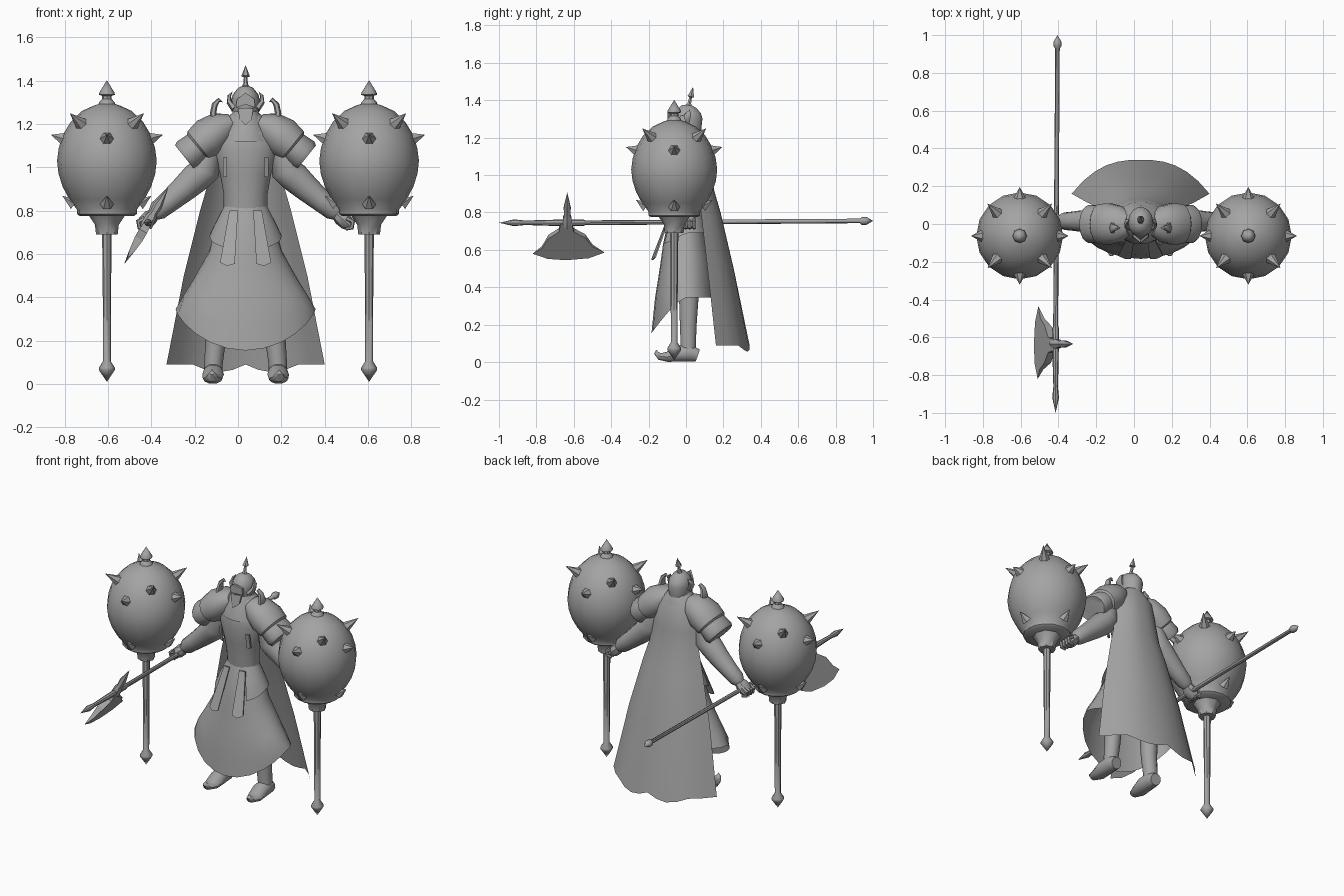
import bpy, bmesh, math
from mathutils import Vector

CX = 0.035  # the figure stands slightly right of the centre between the maces
grey = bpy.data.materials.new("grey")
grey.diffuse_color = (0.37, 0.37, 0.37, 1)


def finish(name, bm, mirror=False, x=0.0, angle=40, closed=True):
    bmesh.ops.remove_doubles(bm, verts=bm.verts, dist=0.0004)
    if closed:
        bmesh.ops.recalc_face_normals(bm, faces=bm.faces)
    me = bpy.data.meshes.new(name)
    bm.to_mesh(me)
    bm.free()
    me.materials.append(grey)
    ob = bpy.data.objects.new(name, me)
    bpy.context.collection.objects.link(ob)
    ob.location.x = x
    bpy.ops.object.select_all(action='DESELECT')
    ob.select_set(True)
    bpy.context.view_layer.objects.active = ob
    bpy.ops.object.shade_smooth_by_angle(angle=math.radians(angle))
    if mirror:
        m = ob.modifiers.new("mirror", 'MIRROR')
        m.use_mirror_merge = False
    return ob


def add_loft(bm, sections, n=12, ref=(0, 1, 0)):
    """Skin elliptical rings (x, y, z, ru, rv) set square to their path."""
    pts = [Vector(s[:3]) for s in sections]
    rings = []
    for i, s in enumerate(sections):
        t = (pts[min(i + 1, len(pts) - 1)] - pts[max(i - 1, 0)]).normalized()
        v = Vector(ref)
        if abs(v.dot(t)) > 0.95:
            v = Vector((0, 0, 1))
        v = (v - t * v.dot(t)).normalized()
        u = v.cross(t)
        rv = s[4] if len(s) > 4 else s[3]
        rings.append([bm.verts.new(pts[i] + u * s[3] * math.cos(a) + v * rv * math.sin(a))
                      for a in (2 * math.pi * k / n for k in range(n))])
    for a, b in zip(rings, rings[1:]):
        for k in range(n):
            bm.faces.new((a[k], a[(k + 1) % n], b[(k + 1) % n], b[k]))
    bm.faces.new(rings[0][::-1])
    bm.faces.new(rings[-1])


def loft(name, sections, n=12, ref=(0, 1, 0), **kw):
    bm = bmesh.new()
    add_loft(bm, sections, n, ref)
    return finish(name, bm, **kw)


def plate(name, outline, **kw):
    """Solid from outline points, each with its own half thickness vector."""
    bm = bmesh.new()
    f = [bm.verts.new(Vector(p) + Vector(t)) for p, t in outline]
    b = [bm.verts.new(Vector(p) - Vector(t)) for p, t in outline]
    bm.faces.new(f)
    bm.faces.new(b[::-1])
    for k in range(len(f)):
        j = (k + 1) % len(f)
        bm.faces.new((f[j], f[k], b[k], b[j]))
    return finish(name, bm, **kw)


def sheet(name, grid, **kw):
    bm = bmesh.new()
    rows = [[bm.verts.new(p) for p in row] for row in grid]
    for a, b in zip(rows, rows[1:]):
        for k in range(len(a) - 1):
            bm.faces.new((a[k], b[k], b[k + 1], a[k + 1]))
    return finish(name, bm, closed=False, **kw)


def interp(table, z):
    if z >= table[0][0]:
        return table[0][1:]
    for a, b in zip(table, table[1:]):
        if z >= b[0]:
            t = (a[0] - z) / (a[0] - b[0])
            return [p + (q - p) * t for p, q in zip(a[1:], b[1:])]
    return table[-1][1:]


# ---- pair of spiked maces standing upright ----
MX, MY = 0.605, -0.063


def column(name, profile, n, **kw):
    return loft(name, [(MX, MY, z, r) for z, r in profile], n, mirror=True, **kw)


column("mace_head", [(0.775, 0.125), (0.785, 0.138), (0.805, 0.138), (0.85, 0.172), (0.91, 0.204),
                     (0.97, 0.223), (1.03, 0.23), (1.09, 0.222), (1.15, 0.203), (1.21, 0.167),
                     (1.26, 0.115), (1.285, 0.06), (1.295, 0.03)], 16)
column("mace_shaft", [(0.01, 0), (0.065, 0.037), (0.075, 0.037), (0.105, 0.018), (0.40, 0.019),
                      (0.69, 0.022), (0.69, 0.05), (0.735, 0.055), (0.78, 0.085)], 8)
column("mace_top_spike", [(1.27, 0.045), (1.30, 0.036), (1.315, 0.022), (1.33, 0.022),
                          (1.335, 0.037), (1.345, 0.035), (1.402, 0)], 8)
bm = bmesh.new()
for start, r0, z0, r1, z1, w in ((0, 0.195, 1.13, 0.258, 1.15, 0.036),
                                 (45, 0.16, 1.195, 0.242, 1.25, 0.034),
                                 (0, 0.15, 0.83, 0.205, 0.868, 0.032)):
    for k in range(4):
        a = math.radians(start + 90 * k)
        c, s = math.cos(a), math.sin(a)
        add_loft(bm, [(MX + r0 * c, MY + r0 * s, z0, w), (MX + r1 * c, MY + r1 * s, z1, 0)],
                 6, ref=(0, 0, 1))
finish("mace_spikes", bm, mirror=True, angle=30)

# ---- long axe carried level ----
AX, AZ = -0.415, 0.745
loft("axe_pole", [(AX, -1.0, AZ, 0), (AX, -0.92, AZ, 0.018), (AX, -0.86, AZ, 0.012),
                  (AX, -0.73, AZ, 0.016), (AX, -0.55, AZ, 0.018), (AX, -0.54, AZ, 0.013),
                  (AX + 0.01, 0.93, AZ + 0.01, 0.012), (AX + 0.01, 0.94, AZ + 0.01, 0.021),
                  (AX + 0.01, 0.965, AZ + 0.01, 0.021), (AX + 0.01, 1.0, AZ + 0.01, 0)],
     8, ref=(0, 0, 1))
D, N = Vector((-0.5, 0, -0.87)), Vector((0.87, 0, -0.5))
blade = [(-0.67, 0, 0.016), (-0.68, 0.045, 0.02), (-0.735, 0.085, 0.02), (-0.77, 0.15, 0.012),
         (-0.82, 0.19, 0), (-0.74, 0.222, 0), (-0.64, 0.23, 0), (-0.52, 0.218, 0),
         (-0.435, 0.183, 0), (-0.50, 0.14, 0.012), (-0.54, 0.08, 0.02), (-0.60, 0.045, 0.02),
         (-0.61, 0, 0.016)]
plate("axe_blade", [(Vector((AX, y, AZ)) + D * d, N * t) for y, d, t in blade], angle=25)
loft("axe_back_spike", [(*(Vector((AX, -0.635, AZ)) + D * d), r) for d, r in
                        ((0.02, 0.028), (-0.03, 0.026), (-0.05, 0.018), (-0.09, 0.022), (-0.187, 0))], 6)

# ---- robe: skirt and coat tails share one flared shape ----
FLARE = [(0.82, 0.10, -0.07, 0.085), (0.70, 0.145, -0.11, 0.10), (0.62, 0.165, -0.125, 0.115),
         (0.50, 0.23, -0.14, 0.14), (0.35, 0.323, -0.165, 0.16), (0.15, 0.325, -0.185, 0.16)]


def gown(name, top, hem, grow, steps, a0=0, a1=360, n=24):
    grid = []
    for i in range(steps + 1):
        row = []
        for k in range(n + 1):
            a = math.radians(a0 + (a1 - a0) * k / n)
            sx, f = math.sin(a), math.cos(a)  # f is 1 at the front
            z = top + (hem(f, sx) - top) * i / steps
            w, yf, yb = interp(FLARE, z)
            g = grow * i / steps
            row.append((sx * (w + g), f * (yf - g) if f > 0 else -f * (yb + g), z))
        grid.append(row)
    return sheet(name, grid, x=CX)


gown("skirt", 0.82, lambda f, s: 0.345 - 0.19 * max(0, f) ** 1.5, 0.0, 7)
gown("coat_tails", 0.82, lambda f, s: 0.69 - 0.07 * max(0, f), 0.018, 3, 35, 325)
# hanging front tabs and chest clasps
plate("front_tabs", [(p, (0, 0.004, 0)) for p in
                     ((0.035, -0.085, 0.80), (0.075, -0.08, 0.80), (0.118, -0.165, 0.56),
                      (0.085, -0.18, 0.545), (0.05, -0.18, 0.555))], mirror=True, x=CX)
plate("chest_clasps", [(p, (0, 0.006, 0)) for p in
                       ((0.085, -0.092, 1.045), (0.105, -0.085, 1.045), (0.105, -0.07, 0.955),
                        (0.085, -0.078, 0.955))], mirror=True, x=CX)

# ---- torso, collar, head ----
loft("torso", [(0, 0.005, 0.78, 0.10, 0.075), (0, 0, 0.88, 0.102, 0.08), (0, 0, 0.97, 0.118, 0.09),
               (0, 0, 1.07, 0.15, 0.105), (0, 0.01, 1.15, 0.155, 0.1), (0, 0.015, 1.21, 0.11, 0.085),
               (0, 0.015, 1.26, 0.05, 0.055)], 16, x=CX)
loft("collar", [(0, 0.005, 1.12, 0.125, 0.115), (0, 0.005, 1.18, 0.10, 0.10),
                (0, 0.01, 1.24, 0.065, 0.075), (0, 0.015, 1.27, 0.055, 0.06)], 14, x=CX)
loft("helmet", [(0, 0.02, 1.20, 0.052, 0.06), (0, 0.015, 1.25, 0.06, 0.07), (0, 0.01, 1.30, 0.067, 0.08),
                (0, 0.012, 1.335, 0.06, 0.07), (0, 0.015, 1.365, 0.036, 0.043),
                (0, 0.02, 1.38, 0, 0)], 14, x=CX)
plate("visor", [(p, (0, 0.008, 0)) for p in
                ((0, -0.092, 1.345), (0.04, -0.06, 1.315), (0.045, -0.06, 1.275), (0, -0.09, 1.29),
                 (-0.045, -0.06, 1.275), (-0.04, -0.06, 1.315))], x=CX, angle=20)
plate("face_guard", [(p, (0, 0.006, 0)) for p in
                     ((-0.035, -0.062, 1.27), (0, -0.08, 1.275), (0.035, -0.062, 1.27),
                      (0.028, -0.072, 1.22), (0, -0.098, 1.195), (-0.028, -0.072, 1.22))],
      x=CX, angle=20)
loft("helmet_spike", [(0, 0.015, 1.365, 0.022), (0, 0.018, 1.385, 0.011), (0, 0.025, 1.415, 0.008),
                      (0, 0.026, 1.42, 0.02), (0, 0.038, 1.472, 0)], 6, x=CX)
loft("helmet_horns", [(0.05, -0.01, 1.27, 0.018, 0.03), (0.075, 0, 1.30, 0.013, 0.026),
                      (0.075, 0.015, 1.33, 0.008, 0.015), (0.06, 0.02, 1.35, 0, 0)], 6,
     mirror=True, x=CX)

# ---- shoulders, arms, hands ----
loft("pauldrons", [(0.06, 0, 1.21, 0.04, 0.06), (0.105, 0, 1.185, 0.078, 0.095),
                   (0.165, 0, 1.14, 0.095, 0.112), (0.215, 0, 1.10, 0.085, 0.108),
                   (0.222, 0, 1.094, 0.074, 0.098), (0.265, 0, 1.058, 0.08, 0.104),
                   (0.28, 0, 1.045, 0.072, 0.095), (0.275, 0, 1.05, 0.05, 0.07)],
     14, mirror=True, x=CX, angle=35)
loft("shoulder_horns", [(0.14, -0.02, 1.20, 0.02, 0.04), (0.15, -0.02, 1.25, 0.015, 0.03),
                        (0.142, -0.02, 1.29, 0.014, 0.02), (0.122, -0.02, 1.312, 0.01, 0.012),
                        (0.105, -0.02, 1.30, 0, 0)], 6, mirror=True, x=CX)
loft("arms", [(0.17, 0.005, 1.08, 0.06), (0.192, 0.01, 0.985, 0.074), (0.225, 0.012, 0.955, 0.07),
              (0.28, 0.015, 0.905, 0.062), (0.35, 0.015, 0.845, 0.052), (0.405, 0.015, 0.80, 0.046),
              (0.43, 0.015, 0.778, 0.028)], 12, mirror=True, x=CX)
loft("hands", [(0.415, 0.015, 0.79, 0.026, 0.03), (0.44, 0.012, 0.768, 0.036, 0.042),
               (0.468, 0.01, 0.742, 0.034, 0.044), (0.485, 0.01, 0.722, 0.018, 0.034)],
     8, mirror=True, x=CX)
bm = bmesh.new()
for y in (-0.025, -0.002, 0.021, 0.044):
    add_loft(bm, [(0.465, y, 0.765, 0.012), (0.495, y, 0.75, 0.012), (0.49, y, 0.722, 0.011),
                  (0.462, y, 0.715, 0.007)], 6)
finish("fingers", bm, mirror=True, x=CX)

# ---- legs and curled boots ----
loft("legs", [(0.125, 0.02, 0.55, 0.065), (0.135, 0.015, 0.35, 0.055), (0.138, 0.012, 0.20, 0.047),
              (0.148, 0.012, 0.10, 0.043), (0.15, 0.012, 0.04, 0.042)], 10, mirror=True, x=CX)
loft("boots", [(0.148, 0.062, 0.035, 0.036, 0.035), (0.15, 0.02, 0.05, 0.046, 0.05),
               (0.15, -0.04, 0.045, 0.05, 0.045), (0.152, -0.10, 0.028, 0.046, 0.028),
               (0.154, -0.14, 0.03, 0.03, 0.02), (0.155, -0.16, 0.05, 0.014, 0.012),
               (0.155, -0.158, 0.068, 0, 0)], 10, ref=(0, 0, 1), mirror=True, x=CX)

# ---- cape: widening arc with a ragged hem ----
CAPE = [(1.24, 0.07, 0.05, 0.075), (1.17, 0.135, 0.05, 0.115), (1.05, 0.155, 0.055, 0.13),
        (0.92, 0.175, 0.065, 0.15), (0.80, 0.21, 0.08, 0.185), (0.50, 0.285, 0.115, 0.255),
        (0.09, 0.365, 0.16, 0.34)]
cape = []
for i, (z, w, edge, back) in enumerate(CAPE):
    row = []
    for k in range(13):
        u = k / 6 - 1
        drop = 0.035 * math.sin(abs(u) * 1.5 * math.pi) if i == len(CAPE) - 1 else 0
        row.append((w * u, edge + (back - edge) * (1 - abs(u) ** 2.6), z - max(drop, 0)))
    cape.append(row)
sheet("cape", cape, x=CX)
